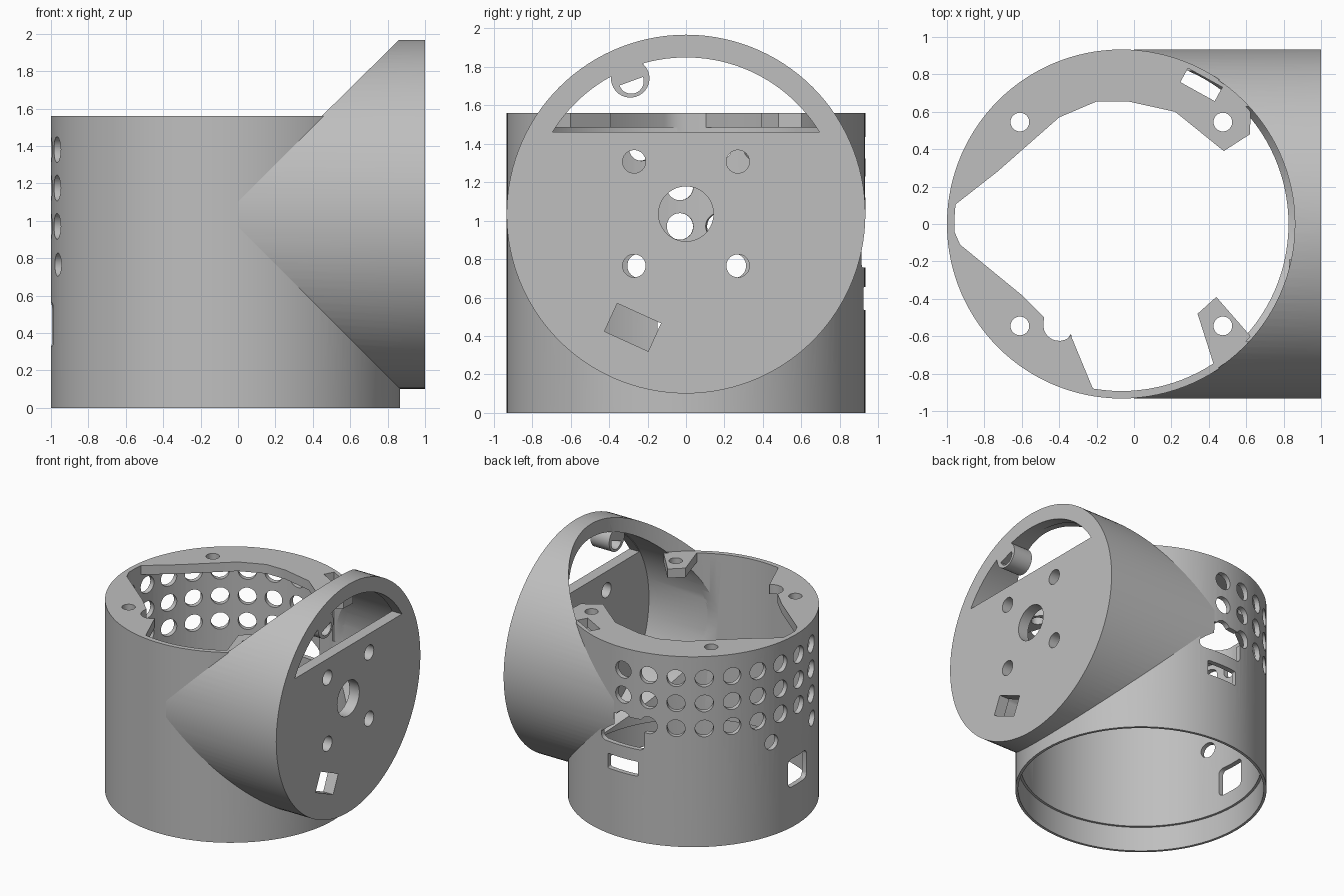
import bpy, bmesh
from math import sin, cos, radians, pi
from mathutils import Matrix

CX, R, H, ZC = -0.067, 0.933, 1.56, 1.034   # tower axis, radius, height, collar axis height
AX = Matrix(((0, 0, 1, 0), (1, 0, 0, 0), (0, 1, 0, 0), (0, 0, 0, 1)))  # extrude along x

cube = bpy.data.objects.get("Cube")
if cube:
    bpy.data.objects.remove(cube, do_unlink=True)

grey = bpy.data.materials.new("light grey")
grey.use_nodes = True
grey.diffuse_color = (0.52, 0.52, 0.52, 1)
grey.node_tree.nodes["Principled BSDF"].inputs["Base Color"].default_value = (0.52, 0.52, 0.52, 1)


def arc(cx, cy, r, a0=0, a1=360, n=None):
    """Points on an arc; a full turn leaves out the repeated end point."""
    full = abs(a1 - a0) == 360
    n = n or max(6, int(abs(a1 - a0) / 3))
    return [(cx + r * cos(radians(a0 + (a1 - a0) * i / n)),
             cy + r * sin(radians(a0 + (a1 - a0) * i / n))) for i in range(n if full else n + 1)]


def rect(cx, cy, w, h, turn=0, r=0.0):
    """Rectangle, turned and with optional round corners."""
    pts = []
    for k, (sx, sy) in enumerate(((1, 1), (-1, 1), (-1, -1), (1, -1))):
        px, py = sx * (w / 2 - r), sy * (h / 2 - r)
        pts += arc(px, py, r, 90 * k, 90 * k + 90, 5) if r else [(px, py)]
    c, s = cos(radians(turn)), sin(radians(turn))
    return [(cx + x * c - y * s, cy + x * s + y * c) for x, y in pts]


def prisms(name, items):
    """One mesh made of extruded outlines: (points, start, end, matrix)."""
    bm = bmesh.new()
    for pts, a, b, m in items:
        lo = [bm.verts.new(m @ Matrix.Translation((x, y, a)).to_translation()) for x, y in pts]
        hi = [bm.verts.new(m @ Matrix.Translation((x, y, b)).to_translation()) for x, y in pts]
        n = len(pts)
        bm.faces.new(lo[::-1])
        bm.faces.new(hi)
        for i in range(n):
            j = (i + 1) % n
            bm.faces.new((lo[i], lo[j], hi[j], hi[i]))
    bmesh.ops.recalc_face_normals(bm, faces=bm.faces)
    me = bpy.data.meshes.new(name)
    bm.to_mesh(me)
    bm.free()
    me.materials.append(grey)
    ob = bpy.data.objects.new(name, me)
    bpy.context.collection.objects.link(ob)
    return ob


def combine(ob, items, op="DIFFERENCE"):
    tool = prisms("helper", items)
    tool.hide_render = True
    mod = ob.modifiers.new("combine", "BOOLEAN")
    mod.operation, mod.object, mod.solver = op, tool, "EXACT"
    bpy.context.view_layer.objects.active = ob
    bpy.ops.object.modifier_apply(modifier=mod.name)
    bpy.data.objects.remove(tool, do_unlink=True)


def radial(az):
    """Outline in (tangent, height), extruded outward from the tower axis."""
    return Matrix.Translation((CX, 0, 0)) @ Matrix.Rotation(radians(az), 4, "Z") @ AX


UP = Matrix.Identity(4)

# Tower: hollow upright tube with a wider bore at the foot
tower = prisms("tower", [(arc(CX, 0, R), 0, H, UP)])
combine(tower, [(arc(CX, 0, 0.893), -1, 3, UP)])
combine(tower, [(arc(CX, 0, 0.912), -1, 0.2, UP)])
combine(tower, [(arc(0, ZC, 0.82), 0, 2, AX)])

# Top flange: two wide segments and one screw lug
back_edge = [(-0.96, 0.1), (-0.73, 0.28), (-0.4, 0.57), (-0.2, 0.655), (-0.03, 0.655),
             (0.22, 0.6), (0.48, 0.39), (0.62, 0.48)]
front_edge = [(-0.22, -0.88), (-0.34, -0.59)] + arc(-0.4, -0.54, 0.085, -40, -190, 10) + [
    (-0.48, -0.5), (-0.6, -0.38), (-0.93, -0.11), (-0.965, -0.03)]
lug_edge = [(0.44, -0.39), (0.34, -0.48)]
for edge, a0, a1 in ((back_edge, 41, 173.5), (front_edge, 182.5, 260), (lug_edge, -57, -41)):
    combine(tower, [(arc(CX, 0, 0.915, a0, a1) + edge, H - 0.075, H, UP)], "UNION")
screws = [(arc(x, y, 0.05, n=32), 1, 2, UP) for x in (-0.61, 0.475) for y in (-0.545, 0.545)]
combine(tower, screws + [(rect(0.36, 0.745, 0.21, 0.085, -29), 1, 2, UP)])

# Vent holes round the back and left, plus two drilled sight holes
combine(tower, [(arc(0, z, 0.069, n=32), 0.7, 1.1, radial(195 - 13 * k))
                for z in (1.38, 1.175, 0.97) for k in range(9)])
combine(tower, [(arc(0, 0.765, 0.062, n=32), 0.7, 1.1, radial(a)) for a in (163.5, 196)])

# Connector windows
combine(tower, [(rect(0, 0.88, 0.39, 0.25, 0, 0.04), 0.7, 1.1, radial(90)),
                (rect(0, 0.595, 0.27, 0.12, 0, 0.01), 0.7, 1.1, radial(90.5)),
                (rect(0, 0.445, 0.25, 0.23, 0, 0.04), 0.7, 1.1, radial(181.5))])

# Collar: sideways tube fitted to the tower, closed by a face plate
collar = prisms("collar", [(arc(0, ZC, R), 0, 1, AX)])
combine(collar, [(arc(0, ZC, 0.82), -1, 0.91, AX)])
combine(collar, [(arc(CX, 0, 0.927), -1, 3, UP)])
combine(collar, [(arc(0, ZC, 0.815, 31.5, 148.5), 0.85, 1.2, AX)])

# Cable boss hanging from the rim
combine(collar, [(arc(-0.29, 1.74, 0.1, n=40), 0.83, 1, AX)], "UNION")
combine(collar, [(arc(-0.285, 1.725, 0.065, 200, 380, 16), 0.5, 1.2, AX)])

# Face plate holes
drill = [(arc(y, z, 0.06, n=32), 0.85, 1.2, AX) for y in (-0.27, 0.27) for z in (0.765, 1.307)]
drill += [(arc(0, 1.035, 0.143, n=48), 0.85, 1.2, AX),
          (rect(-0.277, 0.445, 0.25, 0.16, -24.5), 0.85, 1.2, AX)]
combine(collar, drill)

for ob in (tower, collar):
    bpy.ops.object.select_all(action="DESELECT")
    ob.select_set(True)
    bpy.context.view_layer.objects.active = ob
    bpy.ops.object.shade_smooth_by_angle(angle=radians(30))
